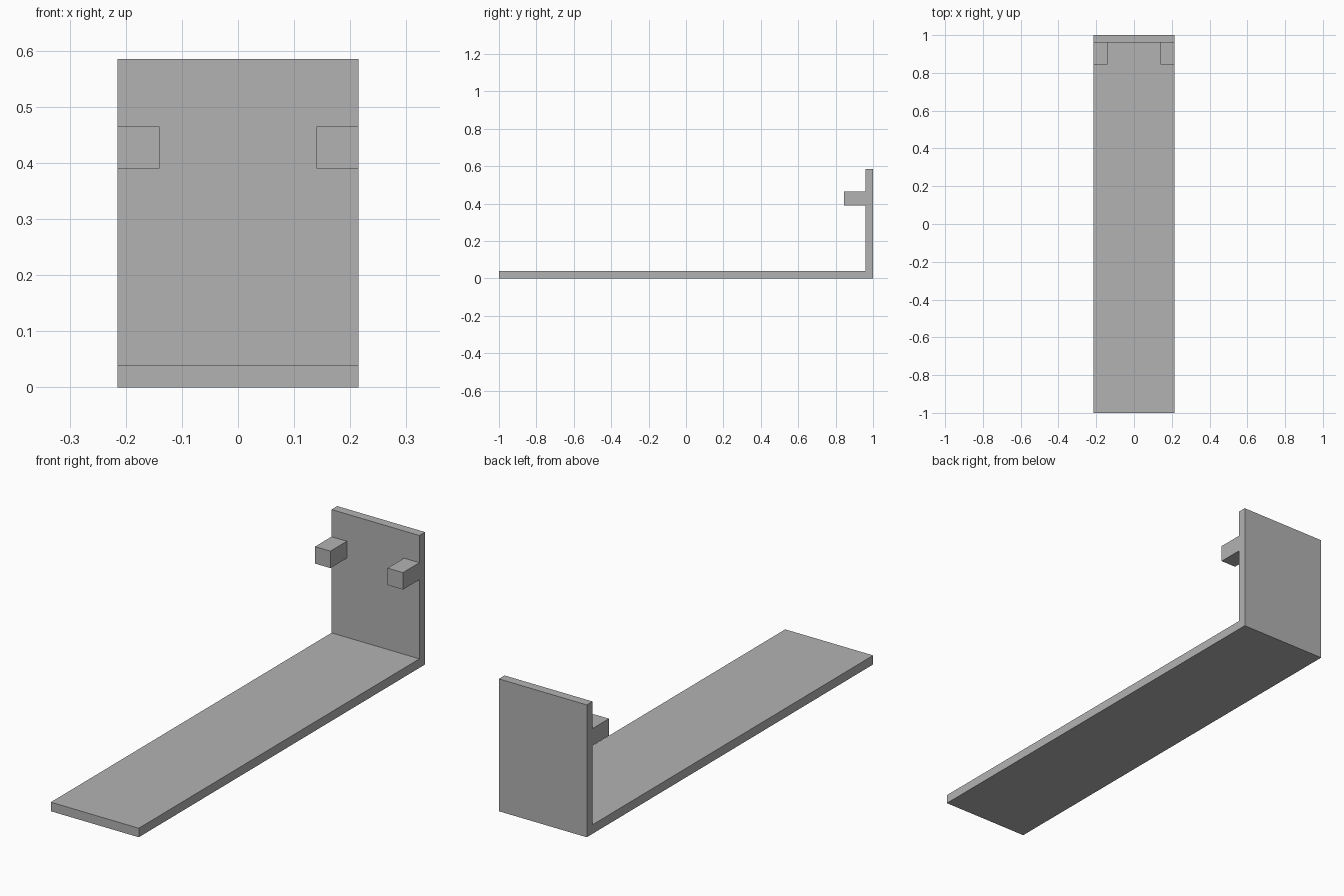
import bpy
import bmesh

cube = bpy.data.objects.get("Cube")
if cube:
    bpy.data.objects.remove(cube, do_unlink=True)

HALF_W = 0.215     # half width of the bracket
THICK = 0.04       # plate thickness
HEIGHT = 0.585     # height of the upright

grey = bpy.data.materials.new("plain grey")
colour = (0.448, 0.448, 0.448, 1)
grey.diffuse_color = colour
grey.use_nodes = True
grey.node_tree.nodes["Principled BSDF"].inputs["Base Color"].default_value = colour


def extrude_profile(name, profile, x0, x1):
    """Extrude a side profile of (y, z) points from x0 to x1."""
    bm = bmesh.new()
    face = bm.faces.new([bm.verts.new((x0, y, z)) for y, z in profile])
    result = bmesh.ops.extrude_face_region(bm, geom=[face])
    verts = [v for v in result["geom"] if isinstance(v, bmesh.types.BMVert)]
    bmesh.ops.translate(bm, verts=verts, vec=(x1 - x0, 0, 0))
    bmesh.ops.recalc_face_normals(bm, faces=bm.faces)
    mesh = bpy.data.meshes.new(name)
    bm.to_mesh(mesh)
    bm.free()
    mesh.materials.append(grey)
    obj = bpy.data.objects.new(name, mesh)
    bpy.context.collection.objects.link(obj)
    return obj


# L-shaped bracket: long base plate with an upright at the back
inner = 1 - THICK
extrude_profile("bracket", [(-1, 0), (1, 0), (1, HEIGHT), (inner, HEIGHT),
                            (inner, THICK), (-1, THICK)], -HALF_W, HALF_W)

# Square pegs on the front of the upright, flush with its sides
peg = [(0.845, 0.39), (inner, 0.39), (inner, 0.465), (0.845, 0.465)]
for name, side in (("left_peg", 1), ("right_peg", -1)):
    extrude_profile(name, peg, side * 0.14, side * HALF_W)
